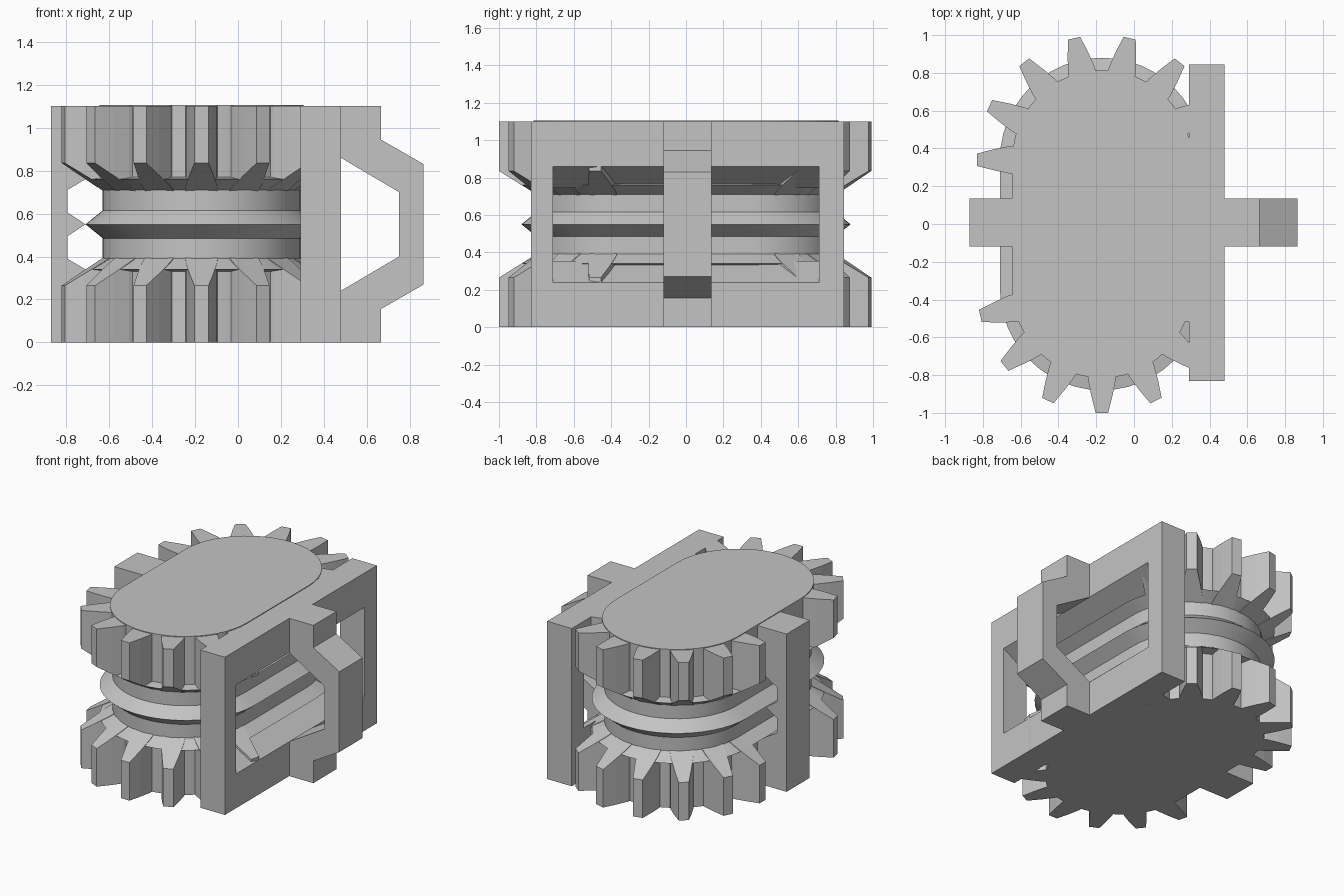
import bpy
import bmesh
from math import sin, cos, pi, radians
from mathutils import Vector

cube = bpy.data.objects.get("Cube")
if cube:
    bpy.data.objects.remove(cube, do_unlink=True)

grey = bpy.data.materials.new("plain grey")
grey.use_nodes = True
grey.diffuse_color = (0.55, 0.55, 0.55, 1)
grey.node_tree.nodes["Principled BSDF"].inputs["Base Color"].default_value = (0.55, 0.55, 0.55, 1)

CX, CY = -0.17, 0.34      # centres of the two rounded ends
HEIGHT, MID = 1.1, 0.55
ROOT, BARREL, RIM, TIP = 0.475, 0.46, 0.54, 0.66


def loft(name, rings, smooth=False):
    """Join equal-length rings of points into a capped solid."""
    bm = bmesh.new()
    loops = [[bm.verts.new(p) for p in ring] for ring in rings]
    n = len(loops[0])
    for a, b in zip(loops, loops[1:]):
        for i in range(n):
            j = (i + 1) % n
            bm.faces.new((a[i], a[j], b[j], b[i]))
    bm.faces.new(loops[0])
    bm.faces.new(loops[-1])
    bmesh.ops.recalc_face_normals(bm, faces=bm.faces)
    mesh = bpy.data.meshes.new(name)
    bm.to_mesh(mesh)
    bm.free()
    mesh.materials.append(grey)
    obj = bpy.data.objects.new(name, mesh)
    bpy.context.collection.objects.link(obj)
    if smooth:
        bpy.ops.object.select_all(action='DESELECT')
        obj.select_set(True)
        bpy.context.view_layer.objects.active = obj
        bpy.ops.object.shade_smooth_by_angle(angle=radians(25))
    return obj


def side_profile(name, pts, y0, y1):
    """Extrude an x-z outline along y."""
    return loft(name, [[(x, y, z) for x, z in pts] for y in (y0, y1)])


def mirrored(lower):
    """Complete an outline by reflecting it about mid height."""
    return lower + [(x, HEIGHT - z) for x, z in reversed(lower)]


def stadium(r, z, steps=24):
    ring = []
    for cy, start in ((CY, 0), (-CY, pi)):
        for i in range(steps + 1):
            a = start + pi * i / steps
            ring.append((CX + r * cos(a), cy + r * sin(a), z))
    return ring


def cone_top(r):
    """Height of the sloped upper side of the lower gear."""
    return 0.39 - 0.625 * (r - BARREL)


# Grooved spool with a pointed ridge around the middle
half = [(ROOT, 0), (ROOT, 0.33), (RIM, cone_top(RIM)), (BARREL, 0.39), (BARREL, 0.485)]
profile = half + [(RIM, MID)] + [(r, HEIGHT - z) for r, z in reversed(half)]
loft("grooved_spool", [stadium(r, z) for r, z in profile], smooth=True)

# Thin cap on top
loft("top_cap", [stadium(ROOT, 1.09), stadium(ROOT, 1.105)], smooth=True)

# Gear teeth on both gears, with sloped inner ends
section = [(0.43, 0.076), (0.49, 0.072), (0.57, 0.056), (TIP, 0.033)]
outline = [(r, -w) for r, w in section] + [(r, w) for r, w in reversed(section)]
PITCH = 360 / 14


def tooth(name, cy, angle, upper):
    a = radians(angle)
    out, side = Vector((cos(a), sin(a), 0)), Vector((-sin(a), cos(a), 0))
    rings = []
    for inner in (False, True):
        ring = []
        for r, w in outline:
            z = cone_top(r) if inner else 0
            p = Vector((CX, cy, HEIGHT - z if upper else z)) + out * r + side * w
            ring.append(p)
        rings.append(ring)
    loft(name, rings)


back_angles = [PITCH * k for k in range(1, 8)]
front_angles = [270 + PITCH * k for k in range(-3, 4)]
for upper, label in ((False, "lower"), (True, "upper")):
    for end, cy, angles in (("back", CY, back_angles), ("front", -CY, front_angles)):
        for i, angle in enumerate(angles):
            tooth(f"{label}_{end}_tooth_{i + 1}", cy, angle, upper)

# Flat frame on the left side, with a window that narrows inward
X0, X1, Y0, Y1, WIN = 0.29, 0.48, -0.83, 0.845, 0.71
box = [(X0, 0), (X1, 0), (X1, HEIGHT), (X0, HEIGHT)]
side_profile("frame_front_post", box, Y0, -WIN)
side_profile("frame_back_post", box, WIN, Y1)
rail = [(X0, 0), (X1, 0), (X1, 0.24), (X0, 0.355)]
side_profile("frame_lower_rail", rail, -WIN, WIN)
side_profile("frame_upper_rail", [(x, HEIGHT - z) for x, z in rail], -WIN, WIN)

# Angled handle across the frame
handle = mirrored([(0.75, 0.40), (0.47, 0.235), (0.47, 0), (0.665, 0), (0.665, 0.155), (0.865, 0.27)])
handle = handle[:6] + handle[6:]
side_profile("handle", handle, -0.12, 0.135)

# Spine on the right side, with a point meeting the ridge
lower = [(-0.87, 0), (-0.55, 0), (-0.55, 0.33), (-0.71, 0.34), (-0.795, 0.39), (-0.795, 0.494)]
spine = lower + [(-0.71, MID)] + [(x, HEIGHT - z) for x, z in reversed(lower)]
side_profile("spine", spine, -0.12, 0.135)
